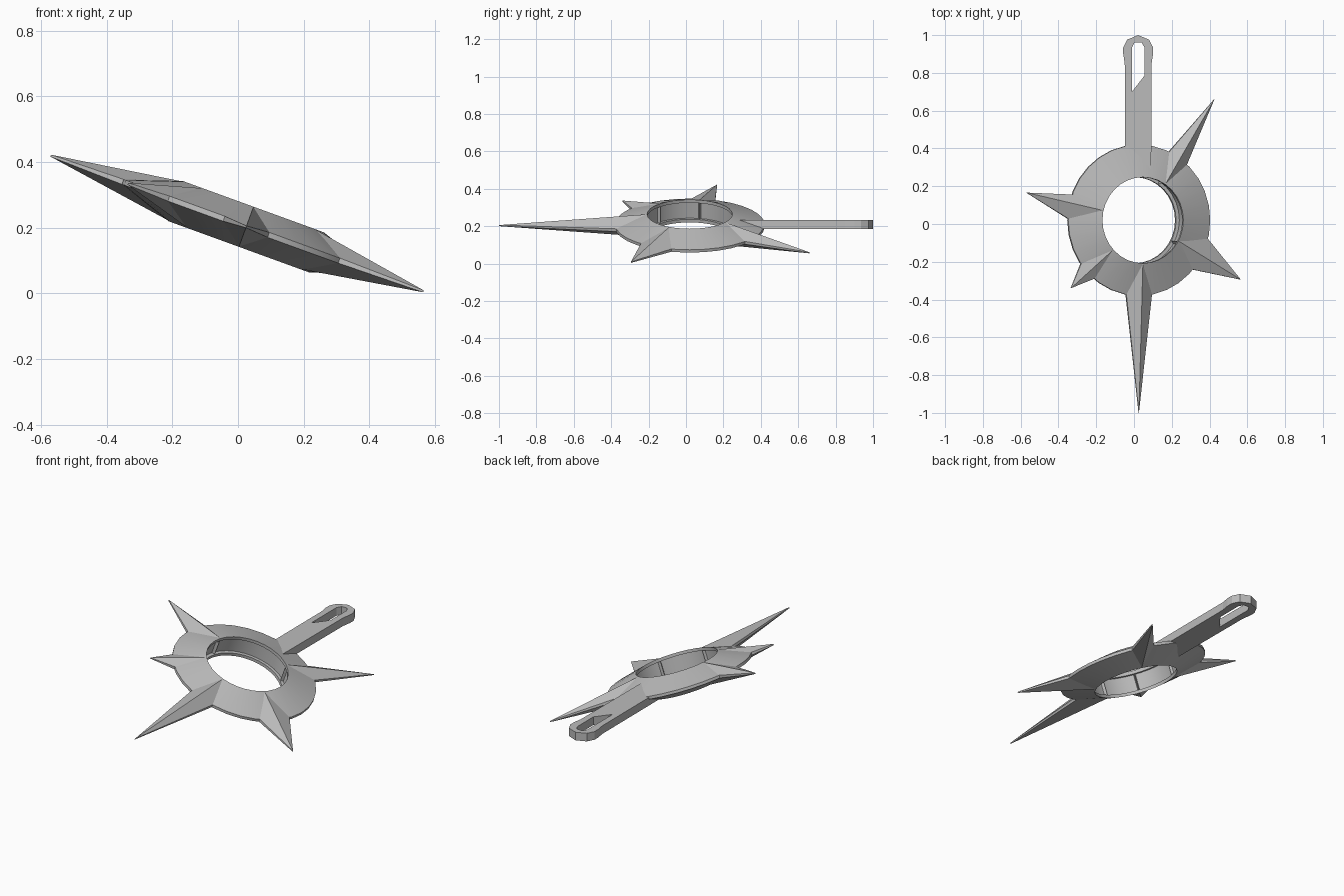
import bpy, bmesh
from math import sin, cos, radians, tau
from mathutils import Matrix

cube = bpy.data.objects.get("Cube")
if cube:
    bpy.data.objects.remove(cube)

metal = bpy.data.materials.new("grey metal")
metal.use_nodes = True
metal.diffuse_color = (0.5, 0.5, 0.5, 1)
metal.node_tree.nodes["Principled BSDF"].inputs["Base Color"].default_value = (0.5, 0.5, 0.5, 1)

# The disc and its spikes share one tilted frame
TILT = Matrix.Translation((0.025, 0.02, 0.203)) @ Matrix.Rotation(radians(20), 4, 'Y')
RIM, EDGE, RIM_H, EDGE_H = 0.228, 0.40, 0.065, 0.008


def polar(r, degrees, h):
    a = radians(degrees)
    return (r * cos(a), r * sin(a), h)


def finish(name, bm):
    bmesh.ops.recalc_face_normals(bm, faces=bm.faces)
    bm.transform(TILT)
    mesh = bpy.data.meshes.new(name)
    bm.to_mesh(mesh)
    bm.free()
    mesh.materials.append(metal)
    obj = bpy.data.objects.new(name, mesh)
    bpy.context.collection.objects.link(obj)
    return obj


def revolve(name, profile, segments):
    bm = bmesh.new()
    loops = [[bm.verts.new(polar(r, 360 * i / segments, h)) for r, h in profile]
             for i in range(segments)]
    for i, here in enumerate(loops):
        there = loops[(i + 1) % segments]
        for j in range(len(profile)):
            k = (j + 1) % len(profile)
            bm.faces.new((here[j], there[j], there[k], here[k]))
    return finish(name, bm)


# Lens-shaped ring with a groove cut into the wall of the hole
upper = [(EDGE, EDGE_H), (RIM, RIM_H), (RIM, 0.047), (RIM + 0.018, 0.047)]
lower = [(r, -h) for r, h in reversed(upper)]
ring = revolve("ring", upper + lower, 32)
bpy.ops.object.select_all(action='DESELECT')
bpy.context.view_layer.objects.active = ring
ring.select_set(True)
bpy.ops.object.shade_smooth_by_angle(angle=radians(25))
ring.select_set(False)


# Ridged spikes: a crest from the hole rim to the tip, with thin side edges
def spike(name, tip_r, tip_angle, side_a, side_b):
    bm = bmesh.new()
    top, bottom = [], []
    for sign, verts in ((1, top), (-1, bottom)):
        for r, angle, h in ((RIM + 0.002, tip_angle, RIM_H - 0.001),
                            (EDGE - 0.003, side_a, EDGE_H),
                            (tip_r, tip_angle, 0.003),
                            (EDGE - 0.003, side_b, EDGE_H)):
            verts.append(bm.verts.new(polar(r, angle, sign * h)))
        crest, a, tip, b = verts
        bm.faces.new((crest, a, tip))
        bm.faces.new((crest, tip, b))
    for i in range(4):
        k = (i + 1) % 4
        bm.faces.new((top[i], top[k], bottom[k], bottom[i]))
    finish(name, bm)


spike("front_spike", 1.02, -90, -100.5, -79.5)
spike("front_left_spike", 0.655, -28.7, -41, -14)
spike("back_left_spike", 0.769, 56.4, 47.5, 65)
spike("right_spike", 0.65, 167, 160, 179)
spike("front_right_spike", 0.526, 223.2, 215, 231)

# Level handle with a rounded end and a slanted slot
half = [(0.069, 0.29), (0.071, 0.85), (0.079, 0.9), (0.079, 0.935), (0.058, 0.976)]
outline = half + [(0, 1.0)] + [(-x, y) for x, y in reversed(half)]
slot = [(-0.033, 0.70), (0.033, 0.785), (0.033, 0.935), (0.018, 0.962),
        (-0.018, 0.962), (-0.033, 0.935)]
curve = bpy.data.curves.new("handle", 'CURVE')
curve.dimensions = '2D'
curve.fill_mode = 'BOTH'
curve.extrude = 0.024
for points in (outline, slot):
    line = curve.splines.new('POLY')
    line.points.add(len(points) - 1)
    for p, (x, y) in zip(line.points, points):
        p.co = (x, y, 0, 1)
    line.use_cyclic_u = True
curve.materials.append(metal)
handle = bpy.data.objects.new("handle", curve)
handle.location = (0.022, 0, 0.208)
bpy.context.collection.objects.link(handle)
bpy.context.view_layer.objects.active = handle
handle.select_set(True)
bpy.ops.object.convert(target='MESH')
bpy.ops.object.shade_flat()
